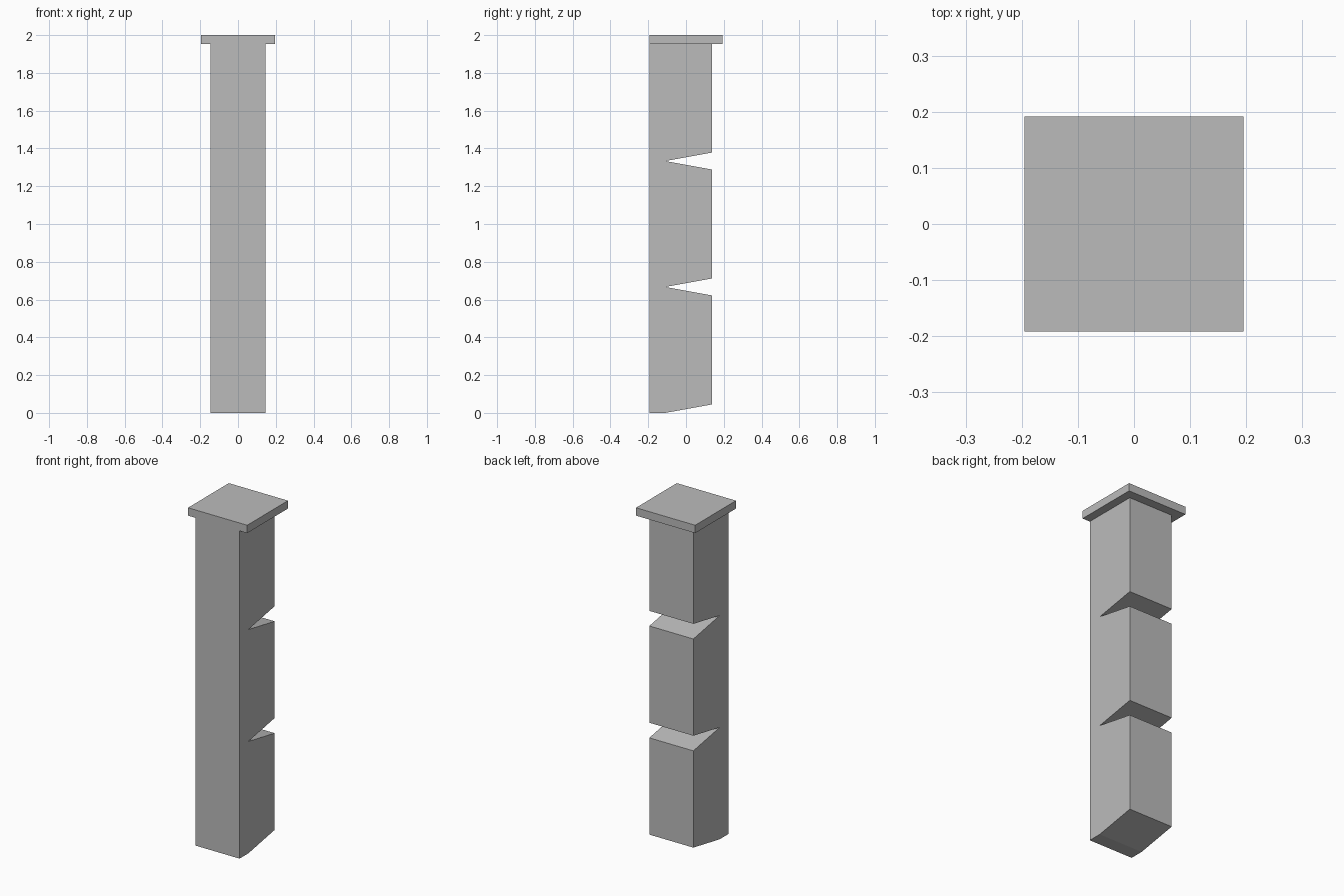
import bpy
import bmesh

if "Cube" in bpy.data.objects:
    bpy.data.objects.remove(bpy.data.objects["Cube"], do_unlink=True)

# Plain grey finish shared by every part
grey = bpy.data.materials.new("plain_grey")
grey.use_nodes = True
colour = (0.5, 0.5, 0.5, 1.0)
grey.diffuse_color = colour
grey.node_tree.nodes["Principled BSDF"].inputs["Base Color"].default_value = colour


def extrude_profile(name, profile, half_width):
    """Extrude a closed (y, z) side profile across x, centred on x = 0."""
    bm = bmesh.new()
    face = bm.faces.new([bm.verts.new((-half_width, y, z)) for y, z in profile])
    grown = bmesh.ops.extrude_face_region(bm, geom=[face])["geom"]
    moved = [v for v in grown if isinstance(v, bmesh.types.BMVert)]
    bmesh.ops.translate(bm, verts=moved, vec=(2 * half_width, 0, 0))
    bmesh.ops.recalc_face_normals(bm, faces=bm.faces)
    mesh = bpy.data.meshes.new(name)
    bm.to_mesh(mesh)
    bm.free()
    mesh.materials.append(grey)
    obj = bpy.data.objects.new(name, mesh)
    bpy.context.collection.objects.link(obj)
    return obj


FRONT, BACK, CAP_BACK = -0.192, 0.138, 0.192
NOTCH_TIP, NOTCH_HALF = -0.11, 0.045
SEGMENT = 2 / 3
CAP_BOTTOM, TOP = 1.953, 2.0

# Post: bevelled foot, then a wedge notch in the back at each segment joint
profile = [(FRONT, 0), (NOTCH_TIP, 0), (BACK, NOTCH_HALF)]
for joint in (1, 2):
    z = joint * SEGMENT
    profile += [(BACK, z - NOTCH_HALF), (NOTCH_TIP, z), (BACK, z + NOTCH_HALF)]
profile += [(BACK, CAP_BOTTOM), (FRONT, CAP_BOTTOM)]
extrude_profile("post", profile, 0.145)

# Cap: flat plate, flush with the front of the post
extrude_profile("cap", [(FRONT, CAP_BOTTOM), (CAP_BACK, CAP_BOTTOM),
                        (CAP_BACK, TOP), (FRONT, TOP)], 0.195)
